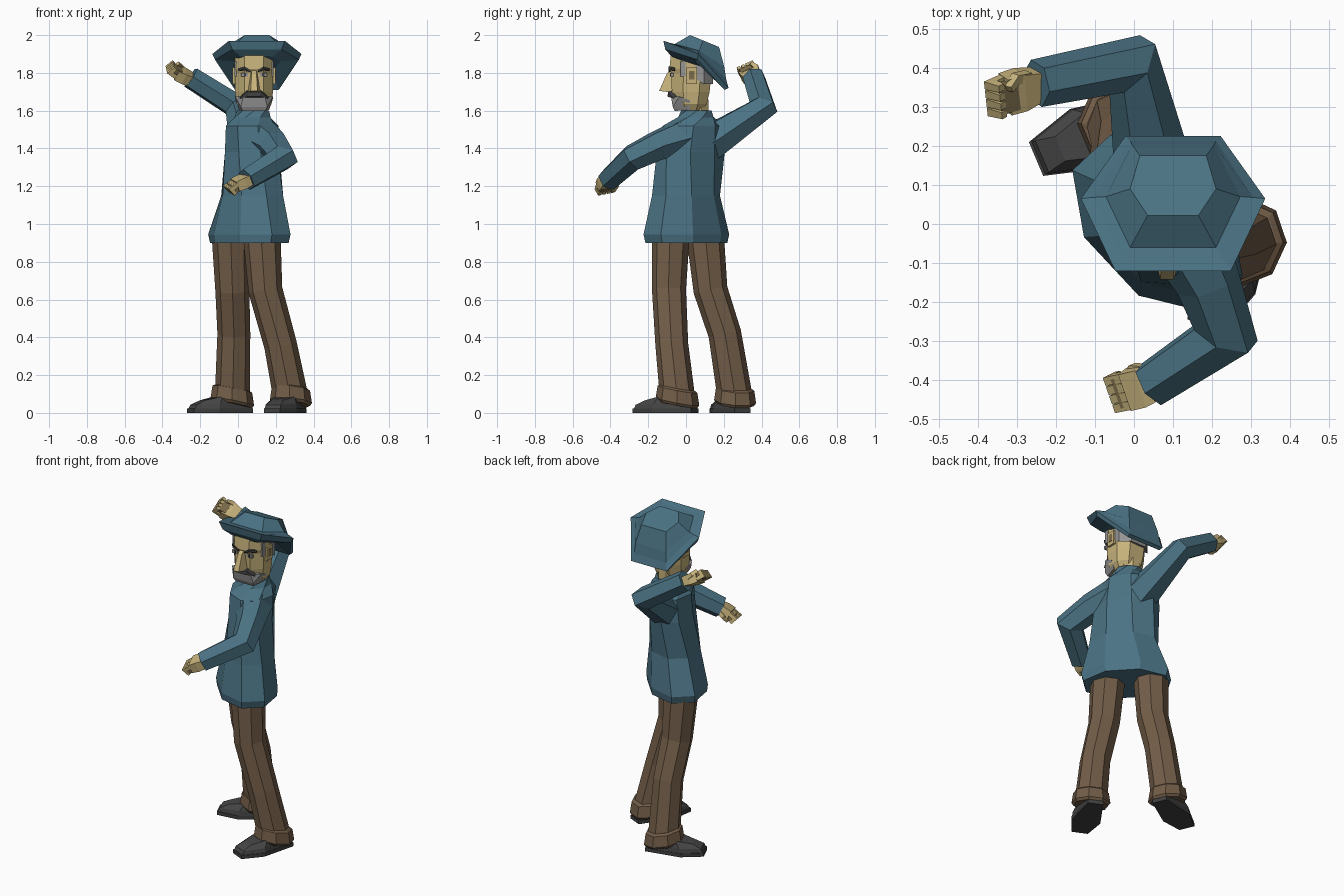
import bpy, bmesh, math
from mathutils import Vector as V

if "Cube" in bpy.data.objects:
    bpy.data.objects.remove(bpy.data.objects["Cube"])


def material(name, r, g, b):
    m = bpy.data.materials.new(name)
    m.diffuse_color = (r, g, b, 1)
    m.use_nodes = True
    m.node_tree.nodes["Principled BSDF"].inputs["Base Color"].default_value = m.diffuse_color
    return m


TEAL = material("teal", .07, .17, .23)
BROWN = material("brown", .17, .11, .065)
SKIN = material("skin", .57, .45, .2)
SHADE = material("skin_shade", .2, .15, .07)
BLACK = material("shoe_black", .06, .06, .06)
GREY = material("hair_grey", .3, .3, .3)
DARK = material("dark_grey", .05, .05, .05)


def finish(name, bm, mat):
    bmesh.ops.recalc_face_normals(bm, faces=bm.faces)
    me = bpy.data.meshes.new(name)
    bm.to_mesh(me)
    bm.free()
    me.materials.append(mat)
    ob = bpy.data.objects.new(name, me)
    bpy.context.collection.objects.link(ob)
    return ob


def loft(name, rings, mat):
    bm = bmesh.new()
    vs = [[bm.verts.new(p) for p in r] for r in rings]
    n = len(vs[0])
    for a, b in zip(vs, vs[1:]):
        for i in range(n):
            j = (i + 1) % n
            bm.faces.new((a[i], a[j], b[j], b[i]))
    bm.faces.new(vs[0])
    bm.faces.new(vs[-1])
    return finish(name, bm, mat)


def hull(name, pts, mat):
    bm = bmesh.new()
    for p in pts:
        bm.verts.new(p)
    res = bmesh.ops.convex_hull(bm, input=bm.verts)
    junk = [g for g in res["geom_interior"] if isinstance(g, bmesh.types.BMVert)]
    bmesh.ops.delete(bm, geom=junk, context='VERTS')
    bmesh.ops.dissolve_limit(bm, angle_limit=.02, verts=bm.verts, edges=bm.edges)
    return finish(name, bm, mat)


def tube(name, path, radii, mat, n=6, ref=(0, 0, 1)):
    # mitred tube with n flat sides
    P = [V(p) for p in path]
    D = [(b - a).normalized() for a, b in zip(P, P[1:])]
    u = V(ref)
    u = (u - D[0] * u.dot(D[0])).normalized()
    rings = []
    for i, p in enumerate(P):
        d = D[max(i - 1, 0)]
        t = (d + D[min(i, len(D) - 1)]).normalized()
        w = d.cross(u)
        ring = []
        for k in range(n):
            a = 2 * math.pi * (k + .5) / n
            q = (u * math.cos(a) + w * math.sin(a)) * radii[i]
            ring.append(p + q - d * (q.dot(t) / d.dot(t)))
        rings.append(ring)
        if 0 < i < len(D):
            u = d.rotation_difference(D[i]) @ u
    return loft(name, rings, mat)


def oval(cx, cy, z, a, b, yaw, n=8):
    c, s = math.cos(math.radians(yaw)), math.sin(math.radians(yaw))
    out = []
    for k in range(n):
        t = 2 * math.pi * (k + .5) / n
        x, y = a * math.cos(t), b * math.sin(t)
        out.append(V((cx + x * c - y * s, cy + x * s + y * c, z)))
    return out


# jacket body, twisting from hips to shoulders
loft("jacket", [oval(*r) for r in [
    (.06, .002, .90, .255, .17, -47), (.06, .002, .945, .268, .175, -47),
    (.075, .0, 1.15, .202, .15, -50), (.075, .025, 1.38, .193, .134, -60),
    (.075, .04, 1.52, .17, .133, -62), (.077, .052, 1.565, .105, .10, -45),
    (.08, .055, 1.60, .085, .08, -20)]], TEAL)
loft("neck", [oval(.08, .055, z, .068, .068, 0) for z in (1.56, 1.66)], SKIN)

# arms
tube("right_sleeve", [(.055, .11, 1.42), (-.005, .41, 1.62), (-.25, .36, 1.775)],
     (.105, .068, .062), TEAL)
tube("left_sleeve", [(.125, -.02, 1.455), (.19, -.15, 1.415), (.235, -.285, 1.35), (.045, -.41, 1.235)],
     (.105, .083, .073, .062), TEAL)


# hands: palm, four curled fingers, thumb
def hand(side, wrist, d, normal):
    o, d = V(wrist), V(d).normalized()
    n = V(normal)
    n = (n - d * n.dot(d)).normalized()
    s = d.cross(n)

    def at(f, l, h):
        return o + d * f + s * l + n * h
    hull(side + "_palm", [at(f, l * w, h * t) for f, w, t in
         ((-.03, .035, .025), (.04, .05, .03), (.085, .05, .027))
         for l in (-1, 1) for h in (-1, 1)], SKIN)
    hull(side + "_palm_shadow", [at(f, l * .04, h) for f in (.06, .115)
         for l in (-1, 1) for h in (-.015, .03)], SHADE)
    for i in range(4):
        l = (i - 1.5) * .025
        tube(f"{side}_finger_{i + 1}", [at(.075, l, -.01), at(.122, l, 0), at(.11, l, .035)],
             (.016, .016, .013), SKIN, 4, n)
    k = 1 if side == "right" else -1
    tube(side + "_thumb", [at(.02, .035 * k, .01), at(.06, .045 * k, .022), at(.09, .03 * k, .038)],
         (.018, .017, .013), SKIN, 4, n)


hand("right", (-.255, .355, 1.77), (-.9, -.28, .4), (0, -.45, 1))
hand("left", (.06, -.405, 1.24), (-.85, -.22, -.38), (0, .2, -1))

# trousers, turn-ups and shoes
legs = {
    "right": ([(-.04, .10, .95), (-.03, .13, .65), (-.022, .205, .42), (-.03, .26, .08)], (-.92, -.39)),
    "left": ([(.125, -.08, .95), (.145, -.09, .65), (.225, -.075, .36), (.28, -.045, .08)], (-.42, -.91)),
}
OUT = [(-.1, .045), (.11, .084), (.24, .047)]
OUTLINE = OUT + [(u, -v) for u, v in reversed(OUT)]
for side, (path, f) in legs.items():
    fw = V((f[0], f[1], 0))
    lat = V((-f[1], f[0], 0))
    foot = V((path[-1][0], path[-1][1], 0))
    tube(side + "_trouser_leg", path, (.10, .09, .087, .093), BROWN, 8, fw)
    # turn-up dips toward the heel
    rings = []
    for z, r in ((.045, .105), (.06, .116), (.125, .106), (.135, .09)):
        ring = [foot + fw * (r * math.cos(t)) + lat * (r * .95 * math.sin(t))
                + V((0, 0, z + .2 * r * math.cos(t)))
                for t in [math.pi * (k + .5) / 4 for k in range(8)]]
        rings.append(ring)
    loft(side + "_turn_up", rings, BROWN)

    def level(z, k, top=0):
        return [foot + fw * (u * k) + lat * (v * k) + V((0, 0, z - top * max(u, 0)))
                for u, v in OUTLINE]
    loft(side + "_sole", [level(0, 1), level(.022, 1)], DARK)
    loft(side + "_shoe", [level(.022, .97), level(.055, .93, .05), level(.105, .72, .16)], BLACK)

# head
HX = .085
PROFILE = [(-.5, -1), (.5, -1), (1, -.4), (1, .45), (.5, 1), (-.5, 1), (-1, .45), (-1, -.4)]


def skull(z, w, y0, y1):
    m, h = (y0 + y1) / 2, (y1 - y0) / 2
    return [V((HX + a * w, m + b * h, z)) for a, b in PROFILE]


loft("head", [skull(*r) for r in [
    (1.60, .07, -.045, .09), (1.635, .092, -.062, .11), (1.70, .10, -.075, .125),
    (1.80, .102, -.078, .135), (1.82, .102, -.088, .137), (1.90, .10, -.08, .13)]], SKIN)
loft("back_hair", [[V((HX + a * w, y, z + (.03 if y < .06 else 0))) for a, y in
     ((-1, .05), (-1, .095), (-.5, .143), (.5, .143), (1, .095), (1, .05))]
     for z, w in ((1.74, .104), (1.85, .105))], GREY)

# face details
S = (-1, 1)
hull("nose", [(HX + s * w, y, z) for s in S for w, y, z in
     ((.014, -.08, 1.815), (.034, -.07, 1.695), (.018, -.142, 1.705), (.013, -.10, 1.80))], SKIN)
hull("beard", [(HX + s * w, y, z) for s in S for w, y, z in
     ((.06, -.06, 1.598), (.07, -.07, 1.62), (.058, -.079, 1.672), (.101, -.035, 1.675),
      (.098, .02, 1.655), (.08, .02, 1.605))], GREY)
hull("moustache", [(HX + s * w, y, z) for s in S for w, y, z in
     ((.038, -.095, 1.70), (.03, -.098, 1.675), (.078, -.068, 1.665), (.04, -.06, 1.712),
      (.075, -.05, 1.67))], DARK)


def box(name, c, size, mat):
    return hull(name, [(c[0] + i * size[0] / 2, c[1] + j * size[1] / 2, c[2] + k * size[2] / 2)
                       for i in S for j in S for k in S], mat)


for s, side in ((-1, "right"), (1, "left")):
    box(side + "_eye", (HX + s * .05, -.074, 1.79), (.036, .014, .02), GREY)
    box(side + "_pupil", (HX + s * .048, -.08, 1.79), (.012, .008, .018), DARK)
    hull(side + "_eyebrow", [(HX + s * x, y, z + d) for x, z in ((.02, 1.805), (.05, 1.822), (.085, 1.812))
         for y in (-.092 + max(x - .05, 0), -.06) for d in (0, .012)], DARK)
    box(side + "_sideburn", (HX + s * .099, -.015, 1.82), (.01, .026, .08), GREY)
    box(side + "_ear", (HX + s * .102, .03, 1.785), (.022, .055, .085), SKIN)
    box(side + "_ear_hollow", (HX + s * .11, .03, 1.788), (.01, .028, .045), SHADE)


# six-sided hat tilted back: underside, brim edge, lip, crown
def hexagon(f, m, b, front, mid, back):
    return [V((.1 + s * w, y, z)) for s, w, (y, z) in
            ((-1, f, front), (1, f, front), (1, m, mid), (1, b, back), (-1, b, back), (-1, m, mid))]


loft("hat", [hexagon(*r) for r in [
    (.085, .125, .08, (-.075, 1.885), (.05, 1.86), (.14, 1.81)),
    (.13, .222, .115, (-.11, 1.925), (.06, 1.87), (.205, 1.71)),
    (.148, .236, .122, (-.12, 1.97), (.065, 1.90), (.225, 1.72)),
    (.128, .205, .11, (-.09, 1.96), (.068, 1.91), (.213, 1.765)),
    (.11, .172, .105, (-.06, 1.953), (.07, 1.918), (.203, 1.83)),
    (.065, .11, .085, (.022, 2.0), (.09, 1.972), (.175, 1.937))]], TEAL)
